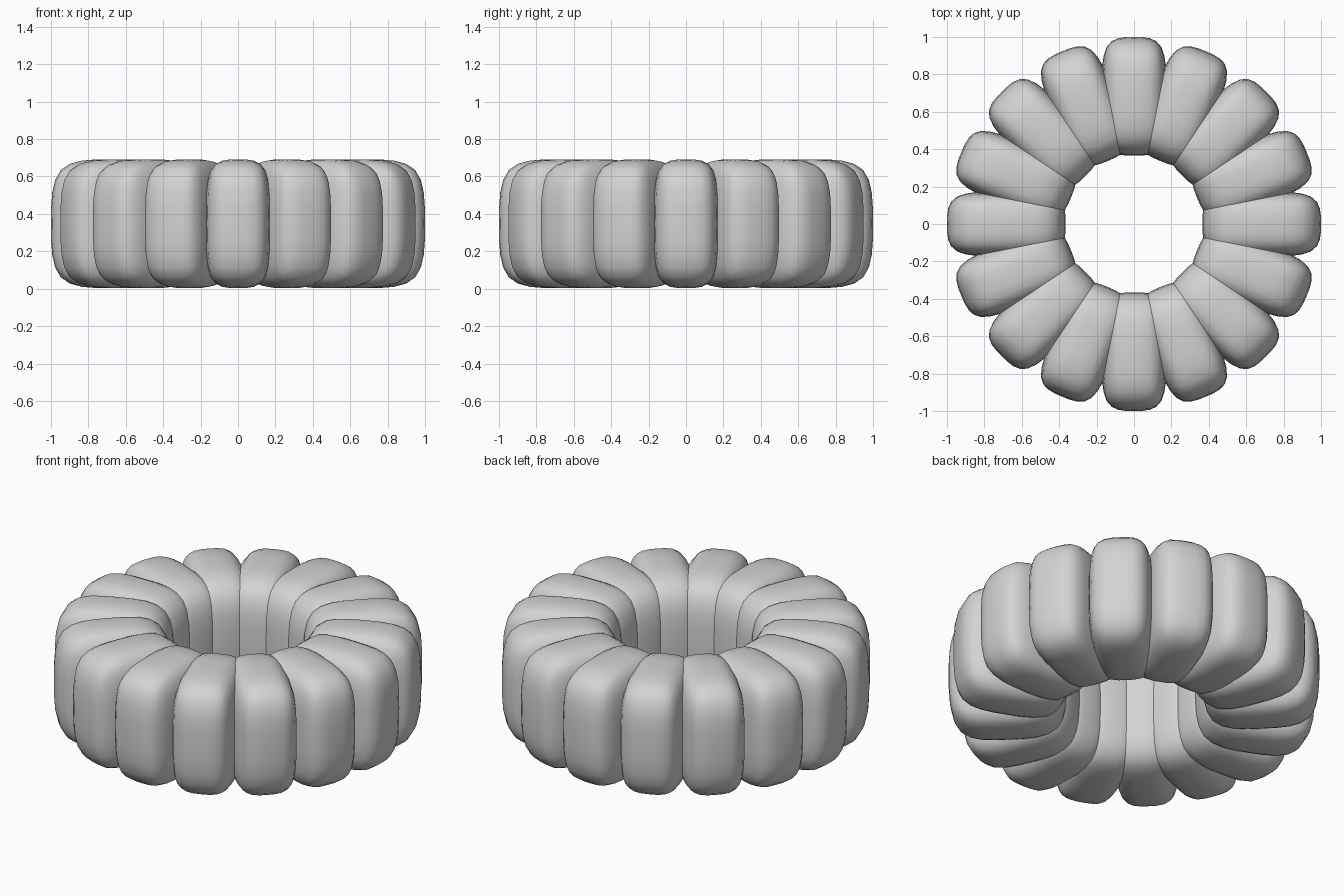
import bpy
import bmesh
import math
from mathutils import Matrix

cube = bpy.data.objects.get("Cube")
if cube:
    bpy.data.objects.remove(cube, do_unlink=True)

COUNT = 16
INNER, OUTER = 0.365, 1.0      # radial reach of each segment
WIDTH = 0.35                   # tangential width, neighbours overlap
BOTTOM, TOP = 0.003, 0.692

# Plain grey material
grey = bpy.data.materials.new("mid grey")
grey.use_nodes = True
colour = (0.65, 0.65, 0.65, 1)
grey.diffuse_color = colour
grey.node_tree.nodes["Principled BSDF"].inputs["Base Color"].default_value = colour

# One cushion: a cube cut in halves, placed along +x and softened by subdivision
bm = bmesh.new()
bmesh.ops.create_cube(bm, size=1)
bmesh.ops.subdivide_edges(bm, edges=bm.edges[:], cuts=1, use_grid_fill=True)
size = Matrix.Diagonal((OUTER - INNER, WIDTH, TOP - BOTTOM, 1))
place = Matrix.Translation(((OUTER + INNER) / 2, 0, (TOP + BOTTOM) / 2))
bm.transform(place @ size)
for face in bm.faces:
    face.smooth = True
mesh = bpy.data.meshes.new("cushion_segment")
bm.to_mesh(mesh)
bm.free()
mesh.materials.append(grey)

# Ring of identical cushions
for i in range(COUNT):
    segment = bpy.data.objects.new(f"cushion_segment_{i + 1}", mesh)
    segment.rotation_euler.z = math.tau * i / COUNT
    bpy.context.collection.objects.link(segment)
    soften = segment.modifiers.new("soften", 'SUBSURF')
    soften.levels = soften.render_levels = 2
